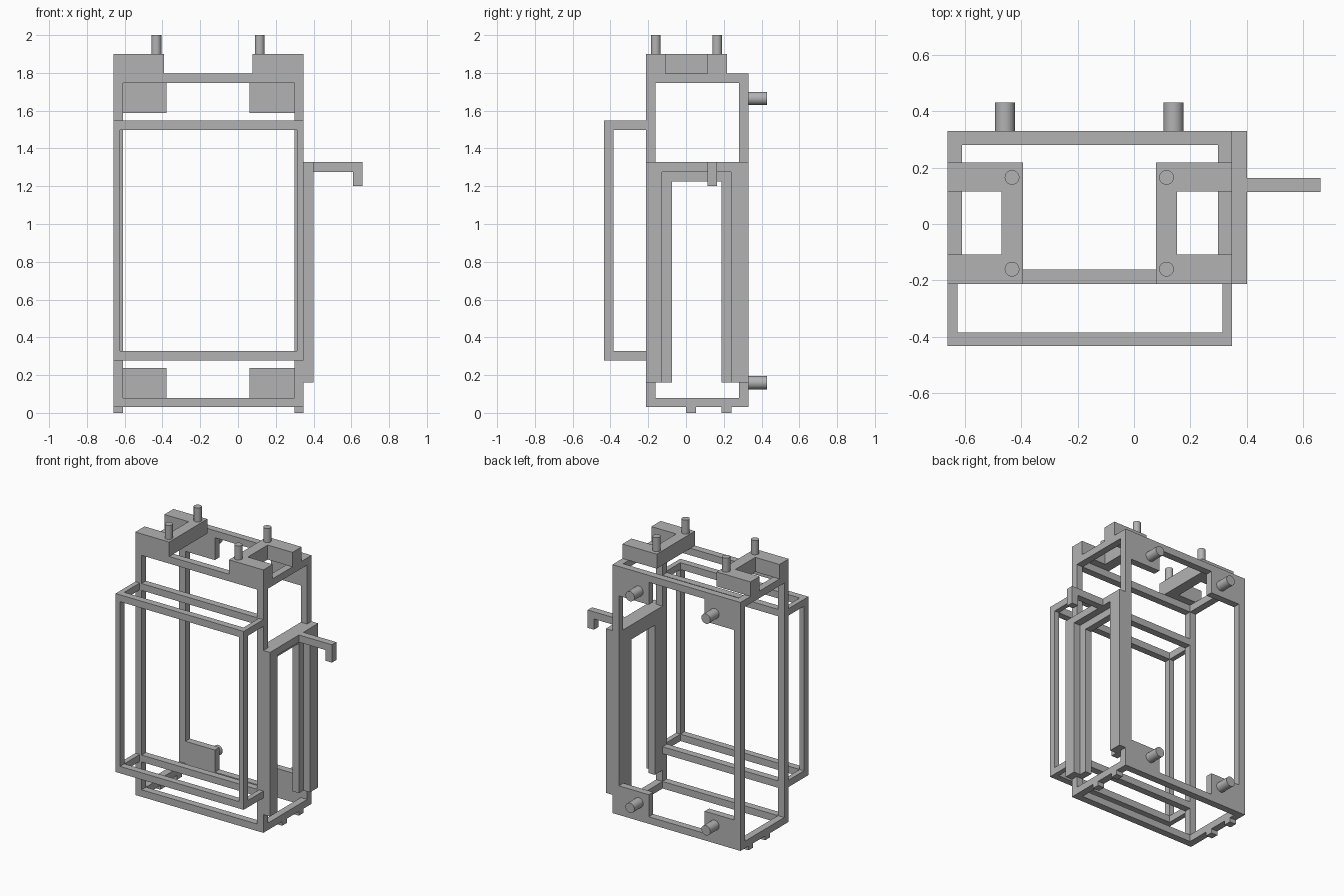
import bpy
import math

cube = bpy.data.objects.get("Cube")
if cube:
    bpy.data.objects.remove(cube, do_unlink=True)

grey = bpy.data.materials.new("plain_grey")
grey.use_nodes = True
grey.diffuse_color = (0.45, 0.45, 0.45, 1)
grey.node_tree.nodes["Principled BSDF"].inputs["Base Color"].default_value = (0.45, 0.45, 0.45, 1)


def box(name, xs, ys, zs):
    """Box spanning three (low, high) ranges."""
    spans = (xs, ys, zs)
    bpy.ops.mesh.primitive_cube_add(size=1, location=[(a + b) / 2 for a, b in spans])
    ob = bpy.context.object
    ob.name = name
    ob.scale = [b - a for a, b in spans]
    bpy.ops.object.transform_apply(location=False, rotation=False, scale=True)
    ob.data.materials.append(grey)
    return ob


def peg(name, radius, centre, rotation=(0, 0, 0)):
    bpy.ops.mesh.primitive_cylinder_add(vertices=32, radius=radius, depth=0.1,
                                        location=centre, rotation=rotation)
    ob = bpy.context.object
    ob.name = name
    ob.data.materials.append(grey)
    bpy.ops.object.shade_smooth_by_angle(angle=math.radians(30))


T = 0.05                       # beam thickness
X0, X1 = -0.66, 0.348          # main frame limits
Y0, Y1 = -0.212, 0.33
Z0, Z1 = 0.03, 1.797
OUT = 0.40                     # outer face of the side channel
sides = {"right": (X0, X0 + T), "left": (X1 - T, X1)}
ends = {"front": (Y0, Y0 + T), "back": (Y1 - T, Y1)}
levels = {"bottom": (Z0, Z0 + T), "top": (Z1 - T, Z1)}
inner_x, inner_y = (X0 + T, X1 - T), (Y0 + T, Y1 - T)

# Main box frame: posts and rails
for s, xs in sides.items():
    for e, ys in ends.items():
        box(f"{e}_{s}_post", xs, ys, (Z0, Z1))
    for lv, zs in levels.items():
        box(f"{s}_{lv}_rail", xs, inner_y, zs)
    # Feet under the side rails
    for y in (0.0, 0.187):
        box(f"{s}_foot", xs, (y, y + 0.053), (0, Z0))
for e, ys in ends.items():
    for lv, zs in levels.items():
        box(f"{e}_{lv}_rail", inner_x, ys, zs)

# Back corner plates with mounting pegs
for s, xs, px in (("right", (X0 + T, -0.378), -0.457), ("left", (0.062, X1 - T), 0.14)):
    for lv, zs, pz in (("bottom", (Z0 + T, 0.237), 0.16), ("top", (1.588, Z1 - T), 1.665)):
        box(f"{s}_{lv}_corner_plate", xs, ends["back"], zs)
        peg(f"{s}_{lv}_back_peg", 0.035, (px, Y1 + 0.05, pz), (math.pi / 2, 0, 0))

# Top brackets, each open towards the outside, with upright pegs
cap = (Z1, 1.90)
for s, arm, bar, px in (("right", (X0, -0.47), (-0.47, -0.393), -0.432),
                        ("left", (0.153, X1), (0.078, 0.153), 0.115)):
    box(f"{s}_bracket_bar", bar, (Y0, 0.217), cap)
    for e, ys, py in (("front", (Y0, -0.108), -0.16), ("back", (0.115, 0.217), 0.165)):
        box(f"{s}_bracket_{e}_arm", arm, ys, cap)
        peg(f"{s}_{e}_top_peg", 0.026, (px, py, 1.95))

# Front guard: outer rails, stiles, connectors and cross rails between the posts
W = 0.035
FY = (-0.433, -0.385)
stiles = {"right": (X0, X0 + W), "left": (X1 - W, X1)}
for lv, zs in (("bottom", (0.278, 0.327)), ("top", (1.498, 1.547))):
    box(f"guard_{lv}_rail", (X0, X1), FY, zs)
    box(f"guard_{lv}_cross_rail", inner_x, ends["front"], zs)
    for s, xs in stiles.items():
        box(f"guard_{s}_{lv}_connector", xs, (FY[1], Y0), zs)
for s, xs in stiles.items():
    box(f"guard_{s}_stile", xs, FY, (0.327, 1.498))

# Side channel: an outer arch with a recessed inner lip
LOW, HIGH = 0.16, 1.327
for e, outer, lip in (("front", (Y0, -0.128), (Y0 + T, -0.075)),
                      ("back", (0.237, Y1), (0.188, Y1 - T))):
    box(f"channel_{e}_leg", (X1, OUT), outer, (LOW, 1.276))
    box(f"channel_{e}_lip", sides["left"], lip, (LOW, 1.224))
box("channel_header", (X1, OUT), (Y0, Y1), (1.276, HIGH))
box("channel_header_lip", sides["left"], inner_y, (1.224, HIGH))

# Hook on the side channel
box("hook_arm", (OUT, 0.66), (0.113, 0.163), (1.276, HIGH))
box("hook_tip", (0.61, 0.66), (0.113, 0.163), (1.20, 1.276))
